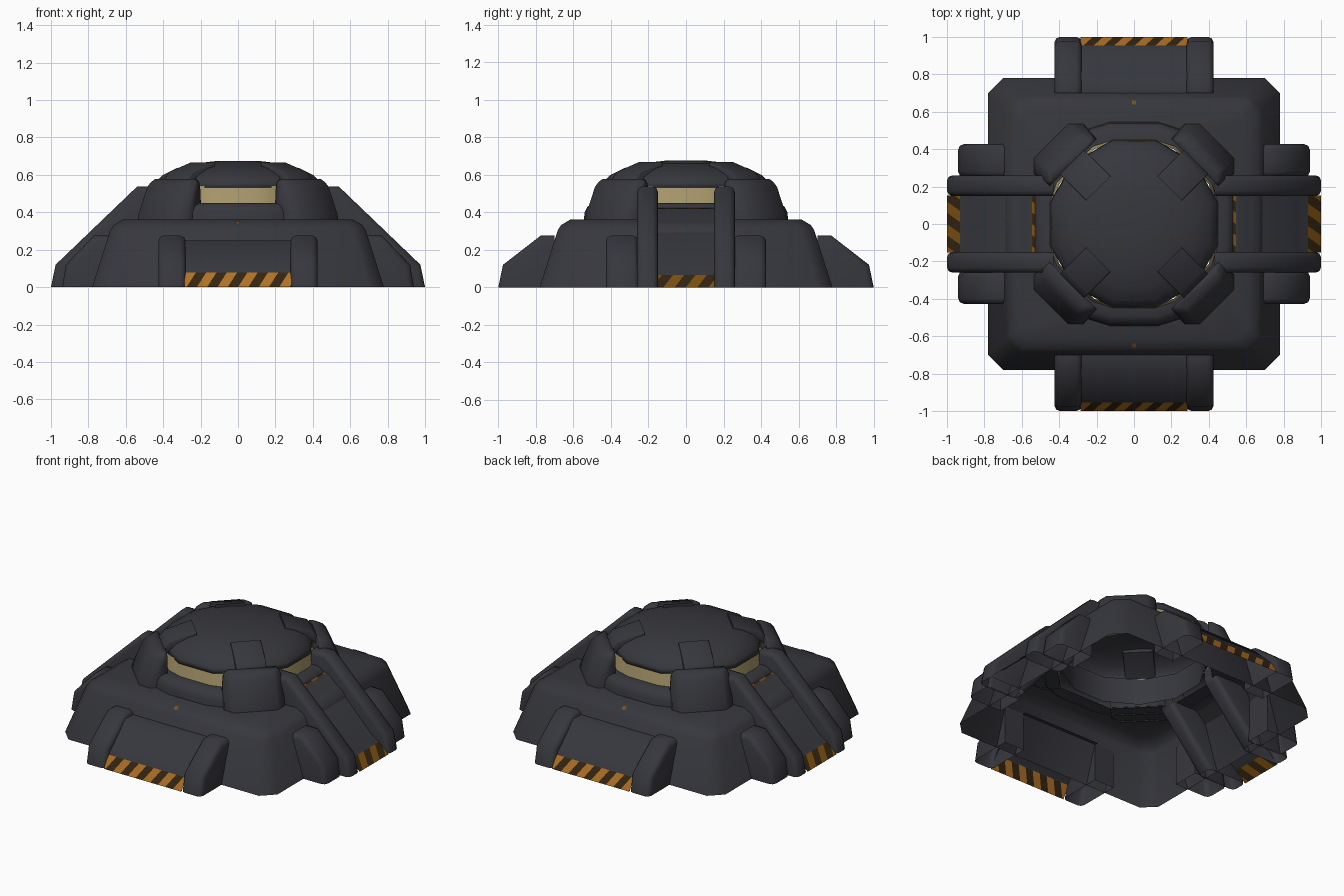
import bpy, bmesh, math
from mathutils import Matrix, Vector

if "Cube" in bpy.data.objects:
    bpy.data.objects.remove(bpy.data.objects["Cube"])


def material(name, rgb):
    m = bpy.data.materials.new(name)
    m.diffuse_color = (*rgb, 1)
    m.use_nodes = True
    m.node_tree.nodes["Principled BSDF"].inputs["Base Color"].default_value = m.diffuse_color
    return m


GREY = material("dark grey armour", (0.037, 0.038, 0.046))
TAN = material("tan window", (0.40, 0.32, 0.15))
ORANGE = material("hazard orange", (0.43, 0.165, 0.018))
BROWN = material("hazard dark brown", (0.035, 0.018, 0.006))
DULL = material("dull ramp orange", (0.21, 0.082, 0.005))


def finish(name, bm, mats, angle=0, sharp=48):
    """Turn bmesh into an object, rotated about z, smooth up to an angle."""
    bm.transform(Matrix.Rotation(math.radians(angle), 4, 'Z'))
    for f in bm.faces:
        f.smooth = True
    for e in bm.edges:
        e.smooth = len(e.link_faces) == 2 and e.calc_face_angle(0) < math.radians(sharp)
    me = bpy.data.meshes.new(name)
    bm.to_mesh(me)
    bm.free()
    for m in mats:
        me.materials.append(m)
    ob = bpy.data.objects.new(name, me)
    bpy.context.collection.objects.link(ob)
    return ob


def prism(name, profile, y0, y1, bevel, angle):
    """Profile in (outward, z), extruded along y, rounded, open underneath."""
    bm = bmesh.new()
    a = [bm.verts.new((x, y0, z)) for x, z in profile]
    b = [bm.verts.new((x, y1, z)) for x, z in profile]
    n = len(profile)
    bm.faces.new(a)
    bm.faces.new(b[::-1])
    for i in range(n):
        j = (i + 1) % n
        bm.faces.new((a[i], b[i], b[j], a[j]))
    bmesh.ops.recalc_face_normals(bm, faces=bm.faces[:])
    zmin = min(z for _, z in profile)
    xmin = min(x for x, _ in profile)
    # round the end outlines only, not the underside or the hidden back
    ends = [e for e in bm.edges
            if abs(e.verts[0].co.y - e.verts[1].co.y) < 1e-6
            and not all(v.co.z < zmin + 1e-5 for v in e.verts)
            and not all(v.co.x < xmin + 1e-5 for v in e.verts)]
    bmesh.ops.bevel(bm, geom=ends, offset=bevel, segments=2, profile=0.5,
                    affect='EDGES', clamp_overlap=True)
    under = [f for f in bm.faces if all(v.co.z < zmin + 1e-5 for v in f.verts)]
    bmesh.ops.delete(bm, geom=under, context='FACES')
    return finish(name, bm, [GREY], angle)


def sheet(name, profile, half, angle):
    """Open strip of panels across y."""
    bm = bmesh.new()
    rows = [(bm.verts.new((x, -half, z)), bm.verts.new((x, half, z))) for x, z in profile]
    for p, q in zip(rows, rows[1:]):
        bm.faces.new((p[0], p[1], q[1], q[0]))
    return finish(name, bm, [GREY], angle, 20)


def stripes(name, low, high, half, angle, mats, pitch=0.055, slant=0.05):
    """Flat plate cut into slanted hazard stripes."""
    bm = bmesh.new()
    bm.faces.new([bm.verts.new(c) for c in
                  ((-half, 0, 0), (half, 0, 0), (half, 1, 0), (-half, 1, 0))])
    n = int(2 * half / pitch) + 3
    for k in range(-n, n):
        bmesh.ops.bisect_plane(bm, geom=bm.verts[:] + bm.edges[:] + bm.faces[:],
                               plane_co=(k * pitch, 0, 0), plane_no=(1, -slant, 0))
    for f in bm.faces:
        c = f.calc_center_median()
        f.material_index = math.floor((c.x - slant * c.y) / pitch) % len(mats)
    for v in bm.verts:
        u, t = v.co.x, v.co.y
        v.co = Vector((low[0] + (high[0] - low[0]) * t, u, low[1] + (high[1] - low[1]) * t))
    return finish(name, bm, mats, angle)


def loft(name, rings, mat, cap=False, sharp=48, angle=0):
    """Bridge a list of equal-length point rings from the bottom upward."""
    bm = bmesh.new()
    loops = [[bm.verts.new(p) for p in r] for r in rings]
    n = len(loops[0])
    for lo, hi in zip(loops, loops[1:]):
        for i in range(n):
            j = (i + 1) % n
            bm.faces.new((lo[i], lo[j], hi[j], hi[i]))
    if cap:
        bm.faces.new(loops[-1])
    return finish(name, bm, [mat], angle, sharp)


def ring12(apothem, z):
    r = apothem / math.cos(math.pi / 12)
    return [(r * math.cos(math.radians(15 + 30 * i)),
             r * math.sin(math.radians(15 + 30 * i)), z) for i in range(12)]


def ring16(a, z):
    """Rounded outline with flats of half-width 0.24 a on the axes."""
    quarter = [(a, 0.24 * a), (0.92 * a, 0.49 * a), (0.49 * a, 0.92 * a), (0.24 * a, a)]
    pts = []
    for _ in range(4):
        pts += [(x, y, z) for x, y in quarter]
        quarter = [(-y, x) for x, y in quarter]
    return pts


def square8(h, c, z):
    pts = [(h, -(h - c)), (h, h - c), (h - c, h), (-(h - c), h),
           (-h, h - c), (-h, -(h - c)), (-(h - c), -h), (h - c, -h)]
    return [(x, y, z) for x, y in pts]


def block6(r, t, c, z, inner=0.462):
    """Buttress section: square inside, chamfered outside."""
    return [(x, y, z) for x, y in ((inner, -t), (r - c, -t), (r, c - t),
                                   (r, t - c), (r - c, t), (inner, t))]


# sloping base with chamfered corners, open in the middle
loft("base", [square8(0.78, 0.08, 0), square8(0.683, 0.07, 0.305),
              square8(0.665, 0.07, 0.332), square8(0.615, 0.065, 0.362),
              square8(0.46, 0.27, 0.362)], GREY)

# turret: parapet, window band, inner wall and dome
loft("parapet", [ring16(a, z) for a, z in
                 ((0.545, 0.355), (0.54, 0.40), (0.525, 0.43), (0.495, 0.45), (0.44, 0.45))], GREY)
loft("window_band", [ring16(0.452, 0.44), ring16(0.435, 0.54)], TAN, sharp=20)
loft("inner_wall", [ring12(0.42, 0.36), ring12(0.42, 0.532)], GREY)
loft("dome", [ring12(a, z) for a, z in
              ((0.42, 0.532), (0.447, 0.532), (0.44, 0.56), (0.405, 0.597), (0.33, 0.635),
               (0.22, 0.662), (0.11, 0.675))], GREY, cap=True)

# diagonal buttresses with straps reaching over the dome
for a in (45, 135, 225, 315):
    loft("corner_buttress", [block6(0.628, 0.186, 0.055, 0.355), block6(0.622, 0.185, 0.055, 0.39),
                             block6(0.56, 0.176, 0.05, 0.535), block6(0.538, 0.168, 0.048, 0.562),
                             block6(0.51, 0.148, 0.03, 0.577)], GREY, cap=True, angle=a)
    prism("dome_strap", [(0.27, 0.63), (0.27, 0.667), (0.435, 0.615), (0.475, 0.57),
                         (0.475, 0.52), (0.41, 0.57)], -0.092, 0.092, 0.006, a)

# left and right ramps
for a in (0, 180):
    for s in (-1, 1):
        prism("ramp_rail", [(1.0, 0), (0.975, 0.12), (0.54, 0.537), (0.43, 0.537),
                            (0.43, 0.33), (0.72, 0)], s * 0.15, s * 0.26, 0.028, a)
        prism("ramp_side_block", [(0.94, 0), (0.92, 0.12), (0.77, 0.275), (0.69, 0.275),
                                  (0.69, 0)], s * 0.25, s * 0.427, 0.03, a)
    stripes("ramp_hazard_plate", (1.0, 0), (0.93, 0.065), 0.152, a, [DULL, BROWN], 0.06)
    sheet("ramp_floor", [(0.93, 0.065), (0.88, 0.10), (0.56, 0.42), (0.545, 0.42)], 0.152, a)
    stripes("ramp_top_hazard", (0.545, 0.42), (0.53, 0.422), 0.152, a, [DULL, BROWN], 0.06, 0.01)

# front and back entrances
for a in (-90, 90):
    for s in (-1, 1):
        prism("entrance_block", [(1.0, 0), (0.975, 0.12), (0.775, 0.275), (0.70, 0.275),
                                 (0.70, 0)], s * 0.28, s * 0.425, 0.028, a)
    stripes("entrance_hazard_plate", (1.0, 0), (0.955, 0.078), 0.285, a, [ORANGE, BROWN])
    sheet("entrance_panel", [(0.955, 0.078), (0.945, 0.092), (0.78, 0.248), (0.68, 0.248)],
          0.285, a)
    stripes("marker_plate", (0.661, 0.34), (0.638, 0.354), 0.012, a, [DULL])
